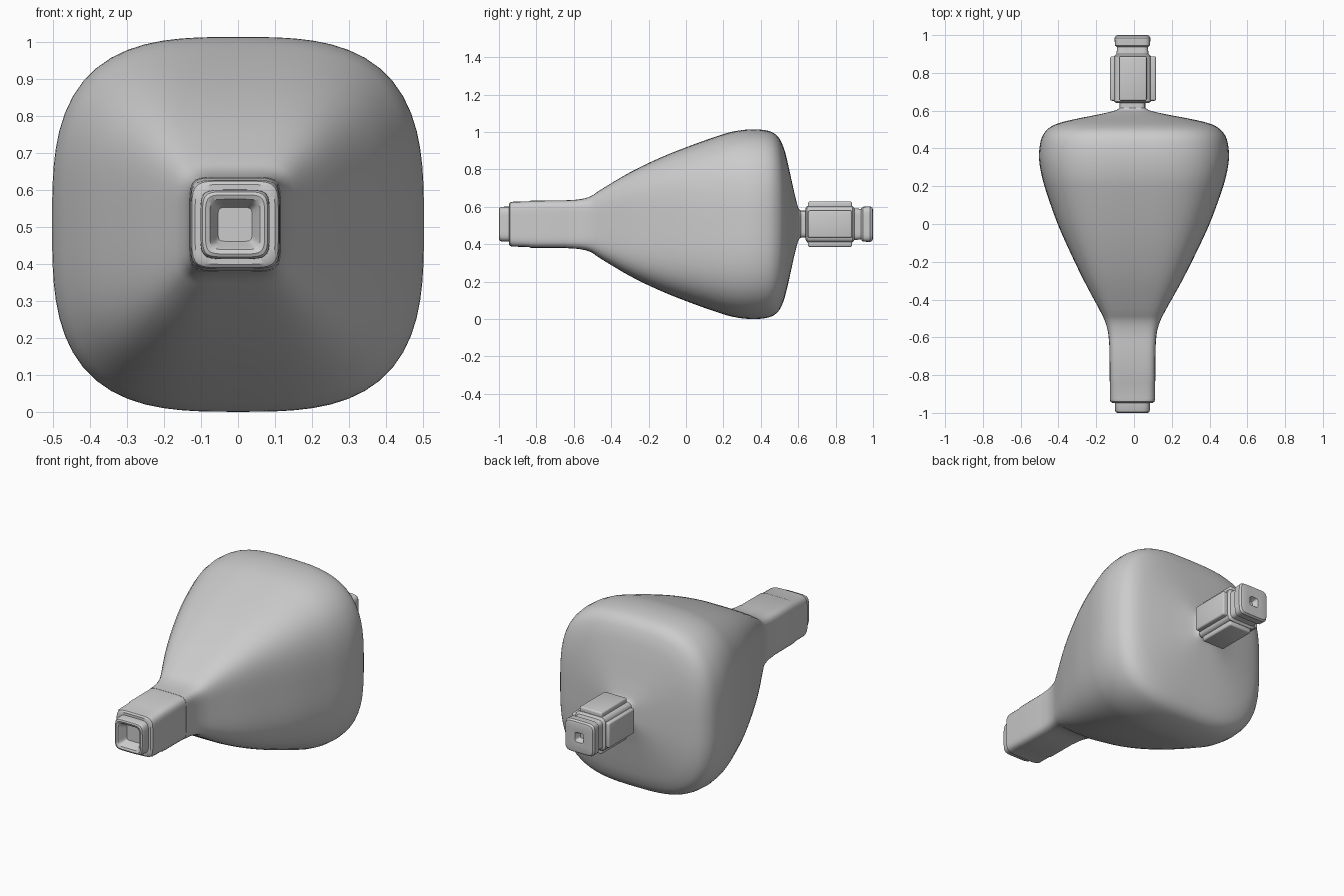
import bpy, bmesh
from math import sin, cos, pi, radians
from mathutils import Matrix, Vector

if "Cube" in bpy.data.objects:
    bpy.data.objects.remove(bpy.data.objects["Cube"])

CX, CZ, SEG = -0.008, 0.507, 72


def finish(bm, name, angle=35):
    bmesh.ops.recalc_face_normals(bm, faces=bm.faces)
    me = bpy.data.meshes.new(name)
    bm.to_mesh(me)
    bm.free()
    ob = bpy.data.objects.new(name, me)
    bpy.context.collection.objects.link(ob)
    bpy.ops.object.select_all(action='DESELECT')
    ob.select_set(True)
    bpy.context.view_layer.objects.active = ob
    bpy.ops.object.shade_smooth_by_angle(angle=radians(angle))
    return ob


def spline(rows, steps):
    """Catmull-Rom interpolation through the section rows."""
    out = []
    v = [Vector(r) for r in rows]
    for i in range(len(v) - 1):
        a, b, c, d = v[max(i - 1, 0)], v[i], v[i + 1], v[min(i + 2, len(v) - 1)]
        for k in range(steps):
            t = k / steps
            out.append(0.5 * (2 * b + (c - a) * t + (2 * a - 5 * b + 4 * c - d) * t * t
                              + (3 * b - a - 3 * c + d) * t ** 3))
    return out + [v[-1]]


def loft(name, rows, cx=CX, cz=CZ, angle=35):
    """Rounded-square sections along y: (y, half width, half height, squareness[, centre x])."""
    bm = bmesh.new()
    rings = []
    for row in rows:
        y, hx, hz, n = row[:4]
        ring = []
        for i in range(SEG):
            a = 2 * pi * (i + 0.5) / SEG
            r = (abs(cos(a)) ** n + abs(sin(a)) ** n) ** (-1 / n)
            ox = cx * max(0, min(1, 1 - (hx - 0.13) / 0.37))
            ring.append(bm.verts.new((ox + hx * r * cos(a), y, cz + hz * r * sin(a))))
        rings.append(ring)
    for p, q in zip(rings, rings[1:]):
        for i in range(SEG):
            j = (i + 1) % SEG
            bm.faces.new((p[i], p[j], q[j], q[i]))
    bm.faces.new(rings[0])
    bm.faces.new(rings[-1])
    return finish(bm, name, angle)


# Bulb-shaped body with flared shoulder
body = [(-0.64, .123, .128, 7), (-0.57, .130, .133, 6.5), (-0.51, .148, .149, 5.5),
        (-0.45, .178, .188, 4.8), (-0.30, .260, .277, 4.2), (-0.15, .334, .350, 3.8),
        (0, .402, .411, 3.5), (0.15, .457, .465, 3.3), (0.25, .487, .495, 3.2),
        (0.35, .503, .507, 3.1), (0.44, .494, .499, 3.1), (0.49, .468, .470, 3.1),
        (0.52, .430, .415, 3), (0.54, .375, .345, 2.9), (0.56, .285, .255, 2.8),
        (0.58, .180, .165, 2.8), (0.60, .095, .090, 3.5), (0.615, .068, .072, 5)]
loft("body", spline(body, 4))

# Square neck sleeve
loft("neck", [(-0.60, .122, .127, 7), (-0.83, .121, .126, 7), (-0.84, .119, .122, 7),
              (-0.925, .120, .120, 7), (-0.94, .117, .117, 6), (-0.947, .108, .108, 6),
              (-0.947, .09, .09, 6)])

# Hollow front tip with a tapering square socket
loft("front_tip", [(-0.93, .094, .094, 6), (-0.985, .093, .093, 6), (-0.996, .088, .088, 6),
                   (-1.0, .080, .080, 6), (-0.995, .068, .068, 7), (-0.975, .056, .056, 8),
                   (-0.92, .036, .036, 8), (-0.90, .02, .02, 6)])

# Rear connector: stem, core block and end cap
loft("rear_stem", [(0.59, .068, .072, 6), (0.66, .068, .072, 6)])
loft("rear_core", [(0.64, .085, .085, 8), (0.648, .097, .097, 8), (0.89, .097, .097, 8),
                   (0.90, .085, .085, 8), (0.95, .080, .080, 8)])
loft("rear_cap", [(0.935, .080, .080, 7), (0.945, .093, .093, 7), (0.985, .095, .095, 7),
                  (0.996, .088, .088, 7), (1.0, .076, .076, 6), (0.996, .028, .028, 5),
                  (0.965, .014, .014, 4)])

# Four raised side panels around the core
for k, side in enumerate(("right", "top", "left", "bottom")):
    bm = bmesh.new()
    bmesh.ops.create_cube(bm, size=1)
    bmesh.ops.scale(bm, vec=(0.045, 0.235, 0.145), verts=bm.verts)
    bmesh.ops.bevel(bm, geom=bm.edges[:], offset=0.009, segments=3, profile=0.5,
                    affect='EDGES')
    bmesh.ops.translate(bm, vec=(0.099, 0.77, 0), verts=bm.verts)
    bmesh.ops.transform(bm, matrix=Matrix.Translation((CX + 0.003, 0, CZ))
                        @ Matrix.Rotation(-k * pi / 2, 4, 'Y'), verts=bm.verts)
    finish(bm, "panel_" + side)
